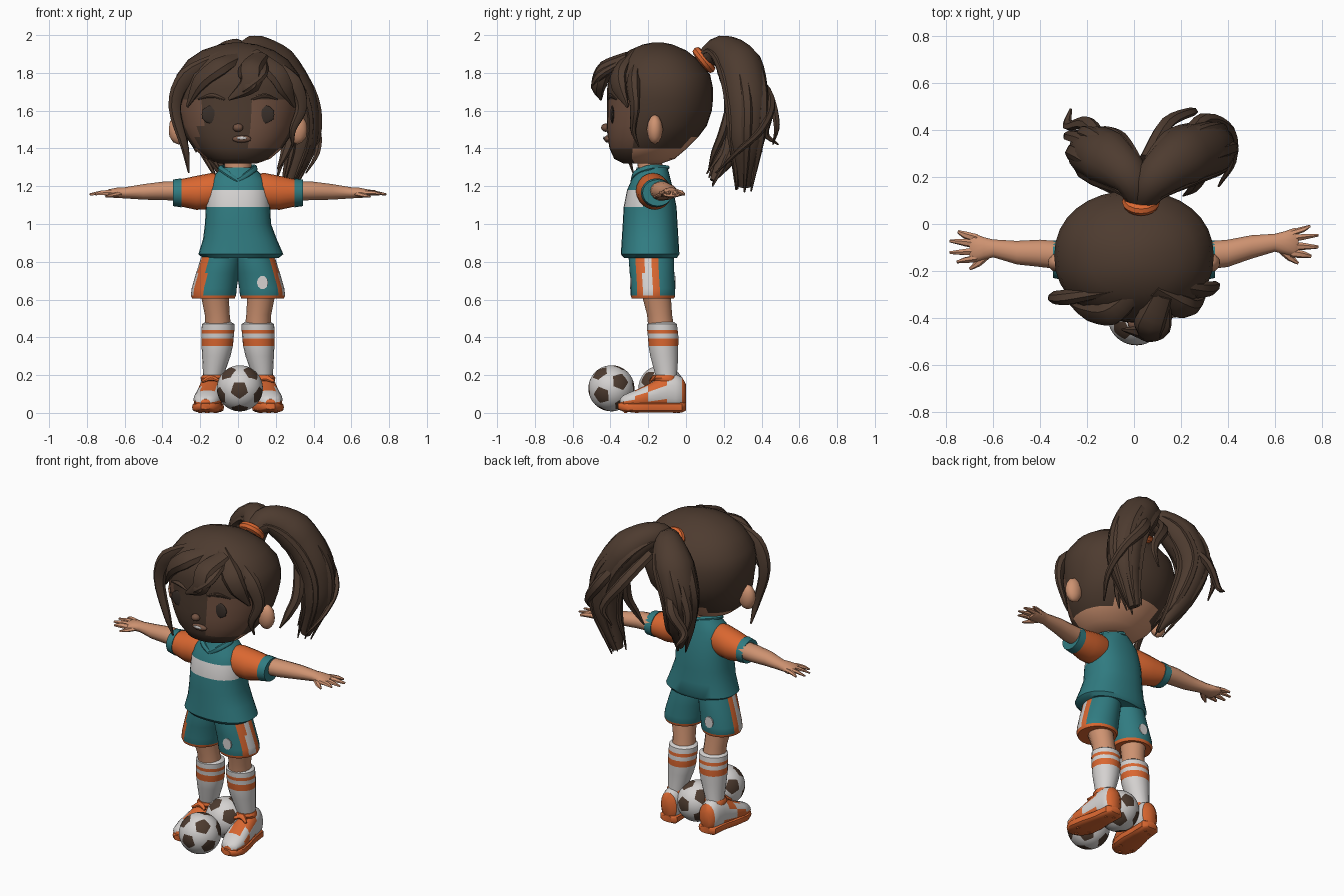
import bpy, bmesh, math, random
from mathutils import Vector

random.seed(4)
COLOURS = {
    "hair_brown": (0.075, 0.044, 0.029), "skin": (0.62, 0.29, 0.165),
    "teal": (0.030, 0.20, 0.22), "orange": (0.70, 0.135, 0.030),
    "white": (0.66, 0.64, 0.63), "face_brown": (0.17, 0.085, 0.054),
    "dark_eye": (0.04, 0.028, 0.022)}
for n, c in COLOURS.items():
    bpy.data.materials.new(n).diffuse_color = (*c, 1)


def finish(name, bm, colour, rule=None):
    """Turn a bmesh into an object; rule(centre, normal) may give another colour."""
    bmesh.ops.recalc_face_normals(bm, faces=bm.faces)
    me = bpy.data.meshes.new(name)
    used = [colour]
    for f in bm.faces:
        col = (rule(f.calc_center_median(), f.normal) if rule else None) or colour
        if col not in used:
            used.append(col)
        f.material_index = used.index(col)
    bm.to_mesh(me)
    bm.free()
    for u in used:
        me.materials.append(bpy.data.materials[u])
    ob = bpy.data.objects.new(name, me)
    bpy.context.collection.objects.link(ob)
    return ob


def skin_rings(bm, rings):
    rows = [[bm.verts.new(p) for p in r] for r in rings]
    for a, b in zip(rows, rows[1:]):
        for i in range(len(a)):
            j = (i + 1) % len(a)
            bm.faces.new((a[i], a[j], b[j], b[i]))
    bm.faces.new(rows[0])
    bm.faces.new(rows[-1])


def loft(name, rings, colour, axis="Z", s=1, n=20, power=2.0, rule=None):
    """Rings are (position on axis, centre a, centre b, radius a, radius b)."""
    pts = []
    for t, a, b, ra, rb in rings:
        row = []
        for i in range(n):
            an = math.tau * i / n
            u, v = math.cos(an), math.sin(an)
            u = a + ra * math.copysign(abs(u) ** (2 / power), u)
            v = b + rb * math.copysign(abs(v) ** (2 / power), v)
            x, y, z = {"Z": (u, v, t), "X": (t, u, v), "Y": (u, t, v)}[axis]
            row.append((s * x, y, z))
        pts.append(row)
    bm = bmesh.new()
    skin_rings(bm, pts)
    return finish(name, bm, colour, rule)


def strand(name, path, radii, colour="hair_brown", flat=0.7, n=8, steps=4):
    """Tapered lock swept along a smooth path."""
    P = [Vector(p) for p in path]
    P = [2 * P[0] - P[1]] + P + [2 * P[-1] - P[-2]]
    cen, rad = [], []
    for k in range(1, len(P) - 2):
        a, b, c, d = P[k - 1:k + 3]
        for i in range(steps + (k == len(P) - 3)):
            t = i / steps
            cen.append(0.5 * (2 * b + (c - a) * t + (2 * a - 5 * b + 4 * c - d) * t ** 2
                              + (3 * b - a - 3 * c + d) * t ** 3))
            rad.append(radii[k - 1] * (1 - t) + radii[k] * t)
    rings = []
    side = Vector((1, 0.25, 0.1))
    for i, (c, r) in enumerate(zip(cen, rad)):
        d = (cen[min(i + 1, len(cen) - 1)] - cen[max(i - 1, 0)]).normalized()
        side = (side - d * side.dot(d)).normalized()
        up = d.cross(side)
        rings.append([c + side * r * math.cos(math.tau * j / n) + up * r * flat * math.sin(math.tau * j / n)
                      for j in range(n)])
    bm = bmesh.new()
    skin_rings(bm, rings)
    return finish(name, bm, colour)


def ball(name, loc, r, scale=(1, 1, 1), colour="white", sub=3, rule=None):
    bm = bmesh.new()
    bmesh.ops.create_icosphere(bm, subdivisions=sub, radius=r)
    ob = finish(name, bm, colour, rule)
    ob.location, ob.scale = loc, scale
    return ob


# Head: hair cap, lighter cheeks, skin on the underside
def head_rule(c, n):
    if n.z < -.7 and c.y > -.27:
        return "skin"
    if c.y < -.27 and 1.41 < c.z < 1.66 and (c.x > .06 or c.x < -.2):
        return "face_brown"


loft("head", [(1.32, 0, -.23, .10, .10), (1.345, 0, -.22, .17, .16), (1.40, 0, -.2, .235, .205),
              (1.46, 0, -.175, .275, .24), (1.52, 0, -.155, .305, .265), (1.6, 0, -.14, .325, .277),
              (1.66, 0, -.137, .337, .28), (1.72, 0, -.137, .34, .28), (1.79, 0, -.14, .325, .268),
              (1.87, 0, -.145, .265, .21), (1.92, 0, -.15, .19, .15), (1.95, 0, -.15, .10, .08),
              (1.96, 0, -.15, .03, .03)],
     "hair_brown", n=32, power=2.15, rule=head_rule)
loft("neck", [(1.22, 0, -.185, .085, .075), (1.3, 0, -.19, .07, .065), (1.42, 0, -.2, .075, .07)], "skin")
ball("nose", (0, -.425, 1.51), .028, (1, .9, .8), "face_brown", 2)
ball("lips", (.02, -.415, 1.45), .04, (1.3, .5, .5), "face_brown", 2)
ball("teeth", (.02, -.434, 1.455), .02, (1.4, .25, .4), "white", 2)
for s in (1, -1):
    ball("ear", (s * .315, -.165, 1.5), .072, (.75, .6, 1.1), "skin", 2)
    ball("eye", (s * .14, -.39, 1.58), .055, (1, .2, .9), "dark_eye", 2)
    strand("eyebrow", [(s * .07, -.41, 1.66), (s * .14, -.4, 1.68), (s * .21, -.37, 1.66)], (.008, .014, .004))

# Fringe and side locks
for path, rad in (
        ([(.12, -.3, 1.88), (.07, -.42, 1.82), (.06, -.46, 1.74), (-.05, -.45, 1.66)], (.05, .07, .06, .008)),
        ([(.0, -.3, 1.88), (-.1, -.38, 1.83), (-.2, -.37, 1.75), (-.27, -.34, 1.62)], (.04, .06, .05, .008)),
        ([(-.08, -.28, 1.89), (-.27, -.31, 1.78), (-.335, -.31, 1.62), (-.28, -.31, 1.4), (-.26, -.28, 1.27)],
         (.03, .05, .035, .022, .005)),
        ([(.08, -.28, 1.9), (.2, -.35, 1.8), (.25, -.35, 1.72), (.3, -.31, 1.62)], (.04, .06, .05, .008)),
        ([(.16, -.26, 1.87), (.29, -.28, 1.75), (.335, -.27, 1.62), (.29, -.28, 1.5), (.29, -.25, 1.41)],
         (.03, .05, .035, .02, .005)),
        ([(.13, -.33, 1.86), (.12, -.45, 1.79), (.05, -.48, 1.73), (.0, -.46, 1.69)], (.03, .035, .03, .005))):
    strand("fringe_lock", path, rad)

# Ponytail: two big lobes with loose locks over them
bpy.ops.mesh.primitive_torus_add(major_radius=.055, minor_radius=.026, major_segments=16, minor_segments=8,
                                 location=(.03, .095, 1.868), rotation=(-.9, 0, 0))
tie = bpy.context.object
tie.name = "hair_tie"
tie.data.materials.append(bpy.data.materials["orange"])
LOBES = (
    ([(.03, .07, 1.85), (.08, .18, 1.92), (.2, .28, 1.84), (.31, .32, 1.66), (.335, .32, 1.45), (.26, .31, 1.2)],
     (.045, .085, .125, .12, .1, .035)),
    ([(.03, .07, 1.85), (-.01, .19, 1.91), (-.11, .28, 1.81), (-.18, .31, 1.63), (-.14, .25, 1.42), (-.06, .14, 1.23)],
     (.045, .08, .12, .11, .08, .015)))
for path, rad in LOBES:
    strand("ponytail_lobe", path, rad, flat=.9, n=14)
    for k in range(6):
        an = math.tau * k / 6
        off = Vector((math.cos(an), math.sin(an), 0))
        loose = [Vector(p) + off * r * .8 for p, r in zip(path, rad)]
        loose[-1] += off * random.uniform(.0, .03) + Vector((0, 0, random.uniform(-.04, .05)))
        strand("ponytail_lock", loose, (.015, .02, .035, .035, .03, .005), n=6)
# Curled ends
for path in ([(-.12, .33, 1.75), (-.2, .43, 1.6), (-.28, .42, 1.48), (-.27, .49, 1.42)],
             [(-.1, .3, 1.85), (-.22, .36, 1.72), (-.28, .38, 1.55), (-.22, .4, 1.38)],
             [(.2, .35, 1.8), (.3, .45, 1.65), (.41, .4, 1.5), (.42, .27, 1.38), (.36, .16, 1.27)],
             [(.25, .25, 1.7), (.28, .2, 1.5), (.25, .15, 1.38), (.21, .12, 1.29)],
             [(.05, .28, 1.85), (.14, .43, 1.7), (.25, .48, 1.53), (.2, .46, 1.42)]):
    strand("curled_lock", path, [.03, .035, .025, .018, .005][:len(path) - 1] + [.005], n=6)


# Shirt with white chest band
def shirt_rule(c, n):
    if 1.09 < c.z < 1.18 and n.y < -.2:
        return "white"


loft("shirt", [(.82, .015, -.188, .20, .14), (.84, .015, -.19, .225, .155), (.92, .01, -.19, .195, .15),
               (1.0, 0, -.19, .175, .145), (1.09, 0, -.19, .17, .14), (1.18, 0, -.19, .165, .122),
               (1.23, 0, -.185, .15, .105), (1.27, 0, -.18, .115, .09), (1.3, 0, -.18, .085, .08)],
     "teal", n=28, power=2.3, rule=shirt_rule)
# Collar with a V notch
for s in (1, -1):
    strand("collar", [(0, -.285, 1.23), (s * .06, -.265, 1.27), (s * .09, -.19, 1.3), (0, -.095, 1.3)],
           (.012, .016, .016, .012), "teal")


def shorts_rule(c, n):
    if c.z < .625:
        return "orange"
    if abs(c.x) > .13 and abs(n.z) < .7 and c.z < .84:
        if -.225 < c.y < -.18:
            return "white"
        if -.18 < c.y < -.14 or (-.26 if c.x > 0 else -.28) < c.y < -.225:
            return "orange"


def sock_rule(c, n):
    if .355 < c.z < .395 or .42 < c.z < .44:
        return "orange"


def shoe_rule(c, n):
    if c.y > -.02 or (c.z > .13 and c.y < -.12) or (n.z < .5 and -.27 < c.y < -.2):
        return "orange"
    if c.z < .06:
        return "orange"


for s in (1, -1):
    h = .012 * s  # the two arms reach slightly differently
    # Sleeves, arms and hands
    loft("sleeve", [(.09, -.18, 1.18, .08, .085), (.14, -.175, 1.175, .09, .095), (.22, -.165, 1.165, .09, .09),
                    (.30, -.155, 1.165, .08, .073), (.30, -.155, 1.165, .084, .077), (.345, -.15, 1.165, .08, .07)],
         "orange", "X", s, rule=lambda c, n: "teal" if abs(c.x) > .3 else None)
    loft("arm", [(.3, -.135, 1.175, .06, .052), (.4, -.125, 1.175, .058, .05), (.5, -.11 + h, 1.17, .05, .042),
                 (.6, -.092 + h, 1.165, .038, .03), (.64, -.092 + h, 1.165, .048, .028),
                 (.685, -.09 + h, 1.162, .062, .022), (.7, -.088 + h, 1.16, .05, .015)], "skin", "X", s, n=14)
    for y0, y1, x1 in ((-.135, -.15, .755), (-.105, -.11, .785), (-.075, -.06, .785), (-.05, -.02, .75)):
        strand("finger", [(s * .67, y0 + h, 1.165), (s * .72, (y0 + y1) / 2 + h, 1.165), (s * x1, y1 + h, 1.157)],
               (.019, .016, .007), "skin", n=6, steps=2)
    strand("thumb", [(s * .63, -.12 + h, 1.16), (s * .665, -.155 + h, 1.152), (s * .70, -.18 + h, 1.145)],
           (.02, .016, .006), "skin", n=6, steps=2)
    # Shorts and legs
    loft("shorts_leg", [(.605, .13, -.175, .112, .112), (.622, .13, -.175, .12, .118), (.66, .126, -.175, .119, .118),
                        (.74, .108, -.18, .114, .118), (.84, .085, -.185, .105, .12), (.88, .08, -.185, .09, .11)],
         "teal", s=s, n=40, rule=shorts_rule)
    loft("leg", [(.44, .105, -.13, .07, .07), (.52, .11, -.14, .066, .068), (.64, .125, -.16, .075, .08)],
         "skin", s=s, n=14)
    loft("sock", [(.14, .135, -.095, .05, .055), (.2, .13, -.105, .055, .058), (.3, .115, -.115, .075, .075),
                  (.355, .11, -.12, .083, .08), (.395, .108, -.12, .085, .082), (.42, .107, -.123, .086, .082),
                  (.44, .106, -.125, .087, .082), (.47, .105, -.127, .086, .08), (.48, .105, -.127, .07, .066)],
         "white", s=s, n=18, rule=sock_rule)
    # Shoes
    loft("shoe", [(.0, .135, .1, .03, .05), (-.02, .135, .105, .055, .085), (-.055, .137, .11, .062, .095),
                  (-.1, .14, .11, .066, .095), (-.14, .145, .1, .068, .085), (-.2, .152, .085, .072, .068),
                  (-.27, .162, .07, .074, .05), (-.33, .17, .06, .055, .035), (-.35, .172, .055, .025, .018)],
         "white", "Y", s, n=18, power=2.2, rule=shoe_rule)
    loft("sole", [(.0, .135, .032, .035, .02), (-.02, .135, .03, .06, .028), (-.12, .143, .03, .064, .028),
                  (-.2, .152, .03, .078, .028), (-.28, .163, .03, .08, .028), (-.335, .17, .032, .055, .024),
                  (-.36, .172, .035, .025, .016)], "orange", "Y", s, n=16, power=3.5)
    loft("shoe_collar", [(.17, .133, -.105, .062, .064), (.185, .132, -.11, .066, .066), (.2, .13, -.11, .058, .06)],
         "orange", s=s, n=14)
    strand("lace_bow", [(s * .1, -.19, .17), (s * .145, -.17, .185), (s * .19, -.19, .165)], (.008, .02, .008), "orange")
    for x, y in ((.12, -.04), (.16, -.06), (.12, -.26), (.2, -.26), (.165, -.32)):
        loft("stud", [(0, x, y, .01, .01), (.02, x, y, .014, .014)], "orange", s=s, n=6)

# Shorts badges, one in front and one behind
for x, y in ((.13, -.293), (-.12, -.06)):
    loft("badge", [(y - .004, x, .69, .03, .036), (y + .004, x, .69, .03, .036)], "white", "Y", n=10)

# Two footballs with dark patches around the twelve icosahedron corners
probe = bmesh.new()
bmesh.ops.create_icosphere(probe, subdivisions=1, radius=1)
CORNERS = [v.co.normalized() for v in probe.verts]
probe.free()


def patch_rule(c, n):
    return "hair_brown" if max(c.normalized().dot(k) for k in CORNERS) > math.cos(.37) else None


for y, turn in ((-.395, (1.65, .314, 0)), (-.13, (1.1, .2, .7))):
    ball("football", (.01, y, .13), .122, sub=4, rule=patch_rule).rotation_euler = turn

# Smooth shading that keeps hard edges
bpy.ops.object.select_all(action="SELECT")
bpy.context.view_layer.objects.active = tie
bpy.ops.object.shade_smooth_by_angle(angle=math.radians(40))
